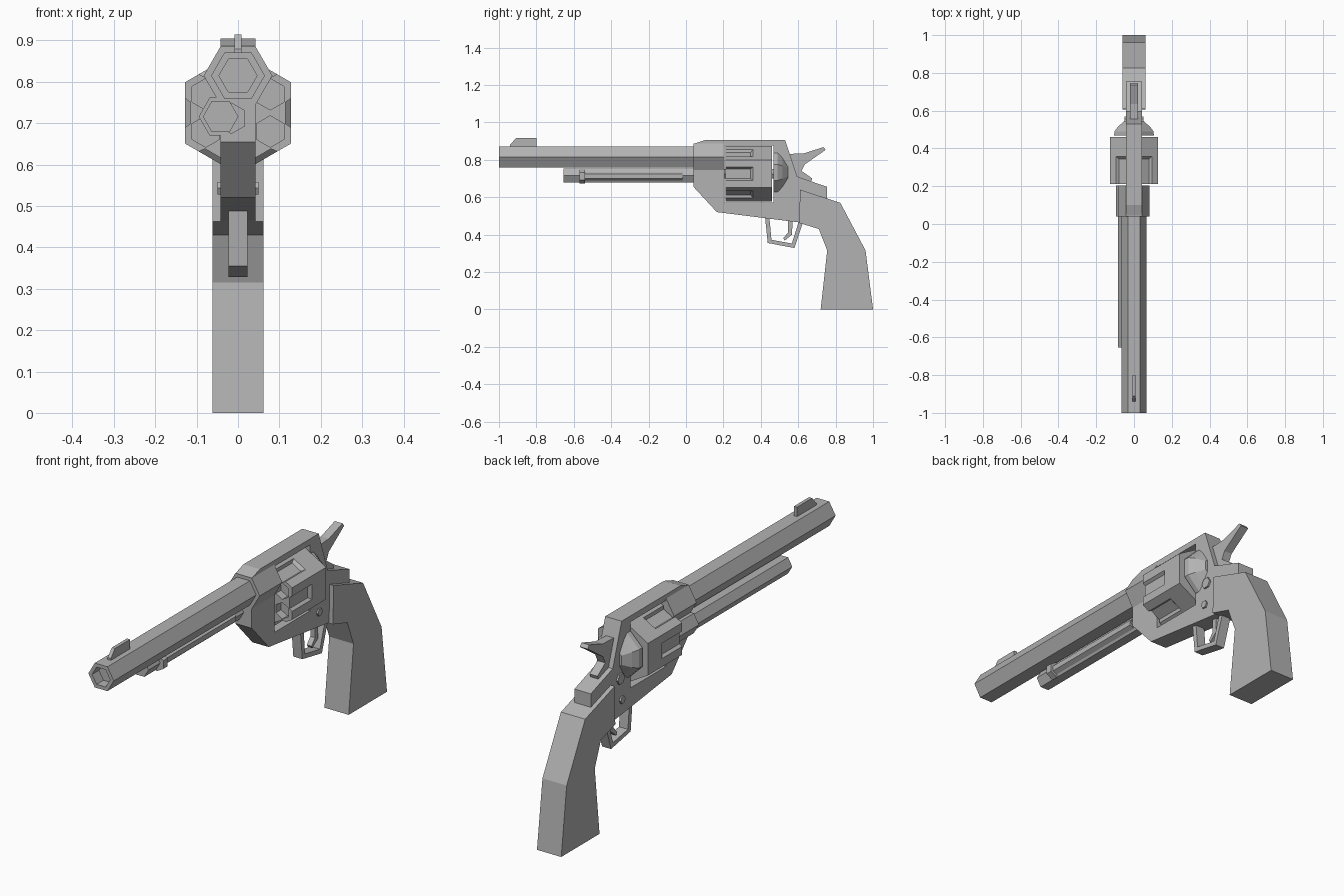
import bpy, bmesh
from math import sin, cos, pi, radians

cube = bpy.data.objects.get("Cube")
if cube:
    bpy.data.objects.remove(cube, do_unlink=True)

steel = bpy.data.materials.new("grey_steel")
steel.use_nodes = True
steel.diffuse_color = (0.45, 0.45, 0.45, 1)
for node in steel.node_tree.nodes:
    if node.type == 'BSDF_PRINCIPLED':
        node.inputs["Base Color"].default_value = steel.diffuse_color


def loft(name, rings):
    """Join equal rings of points into a closed solid."""
    bm = bmesh.new()
    loops = [[bm.verts.new(p) for p in ring] for ring in rings]
    n = len(loops[0])
    for a, b in zip(loops, loops[1:]):
        for i in range(n):
            j = (i + 1) % n
            bm.faces.new((a[i], a[j], b[j], b[i]))
    bm.faces.new(loops[0])
    bm.faces.new(loops[-1])
    bmesh.ops.recalc_face_normals(bm, faces=bm.faces)
    mesh = bpy.data.meshes.new(name)
    bm.to_mesh(mesh)
    bm.free()
    mesh.materials.append(steel)
    obj = bpy.data.objects.new(name, mesh)
    bpy.context.collection.objects.link(obj)
    return obj


def slab(name, profile, half, x=0):
    """Side profile of (y, z) points given thickness in x."""
    return loft(name, [[(x + s, y, z) for y, z in profile] for s in (-half, half)])


def rod(name, sections, x, z, sides=6, turn=0):
    """Many-sided bar along y through (y, radius) sections."""
    angles = [radians(turn) + 2 * pi * i / sides for i in range(sides)]
    return loft(name, [[(x + r * cos(a), y, z + r * sin(a)) for a in angles]
                       for y, r in sections])


def cut(obj, cutter):
    cutter.hide_render = True
    mod = obj.modifiers.new("cut", 'BOOLEAN')
    mod.operation = 'DIFFERENCE'
    mod.solver = 'EXACT'
    mod.object = cutter
    bpy.context.view_layer.objects.active = obj
    bpy.ops.object.modifier_apply(modifier=mod.name)
    bpy.data.objects.remove(cutter, do_unlink=True)


# Barrel with hexagonal bore, and front sight
BARREL_Z = 0.815
barrel = rod("barrel", [(-1, 0.065), (0.1, 0.065)], 0, BARREL_Z)
cut(barrel, rod("bore", [(-1.05, 0.046), (-0.95, 0.046)], 0, BARREL_Z))
rod("barrel_collar", [(0.04, 0.083), (0.205, 0.083)], 0, BARREL_Z)
slab("front_sight", [(-0.94, 0.86), (-0.94, 0.88), (-0.91, 0.915),
                     (-0.8, 0.915), (-0.8, 0.86)], 0.008)

# Ejector tube with its rod and thumb ring
ROD_X, ROD_Z = -0.042, 0.716
rod("ejector_tube", [(-0.655, 0.043), (0.05, 0.043)], ROD_X, ROD_Z)
rod("ejector_collar", [(0.04, 0.053), (0.205, 0.053)], ROD_X, ROD_Z)
rod("ejector_rod", [(-0.57, 0.024), (-0.02, 0.024)], -0.016, 0.712, turn=30)
rod("ejector_ring", [(-0.57, 0.038), (-0.54, 0.038)], -0.016, 0.712, turn=30)

# Frame with cylinder window
frame = slab("frame", [(0.04, 0.885), (0.1, 0.905), (0.53, 0.905), (0.595, 0.71),
                       (0.755, 0.655), (0.755, 0.58), (0.65, 0.47), (0.605, 0.465),
                       (0.165, 0.52), (0.04, 0.655)], 0.042)
cut(frame, slab("window", [(0.205, 0.572), (0.467, 0.572),
                           (0.467, 0.877), (0.205, 0.877)], 0.2))

# Cylinder with six chambers and six flutes
CYL_Z = 0.725
cylinder = rod("cylinder", [(0.212, 0.148), (0.461, 0.148)], 0, CYL_Z, turn=30)
for i in range(6):
    a = radians(30 + 60 * i)
    cut(cylinder, rod("chamber", [(0.15, 0.038), (0.25, 0.038)],
                      0.09 * cos(a), CYL_Z + 0.09 * sin(a), turn=30))
for i in range(6):
    a = radians(60 * i)
    section = [(0.04, 0.135), (0.026, 0.115), (-0.026, 0.115), (-0.04, 0.135)]
    rings = []
    for y, slope in ((0.18, 0), (0.365, 1)):
        rings.append([(r * cos(a) - t * sin(a), y - slope * (0.135 - r),
                       CYL_Z + r * sin(a) + t * cos(a)) for t, r in section])
    cut(cylinder, loft("flute", rings))
rod("cylinder_pin", [(0.19, 0.03), (0.48, 0.03)], 0, CYL_Z)

# Recoil shield behind the cylinder
rod("recoil_shield", [(0.468, 0.114), (0.49, 0.112), (0.515, 0.092), (0.545, 0.055)],
    0, 0.732, sides=8, turn=22.5)

# Hammer
slab("hammer", [(0.53, 0.83), (0.635, 0.835), (0.735, 0.868), (0.747, 0.853),
                (0.635, 0.775), (0.618, 0.74), (0.675, 0.7), (0.66, 0.66),
                (0.54, 0.68)], 0.02)

# Grip
slab("grip", [(0.61, 0.64), (0.825, 0.57), (0.96, 0.315), (1, 0), (0.72, 0),
              (0.755, 0.315), (0.71, 0.43), (0.605, 0.462)], 0.062)

# Trigger guard and trigger
slab("trigger_guard", [(0.422, 0.5), (0.437, 0.355), (0.58, 0.328), (0.63, 0.48),
                       (0.606, 0.48), (0.566, 0.352), (0.457, 0.372), (0.445, 0.5)], 0.023)
slab("trigger", [(0.545, 0.49), (0.57, 0.49), (0.567, 0.4), (0.528, 0.368),
                 (0.52, 0.38), (0.545, 0.41)], 0.012)

# Frame screws
for name, y, z, r in (("upper_screw", 0.543, 0.645, 0.026),
                      ("lower_screw", 0.53, 0.543, 0.018)):
    slab(name, [(y + r * cos(i * pi / 3), z + r * sin(i * pi / 3)) for i in range(6)], 0.05)
